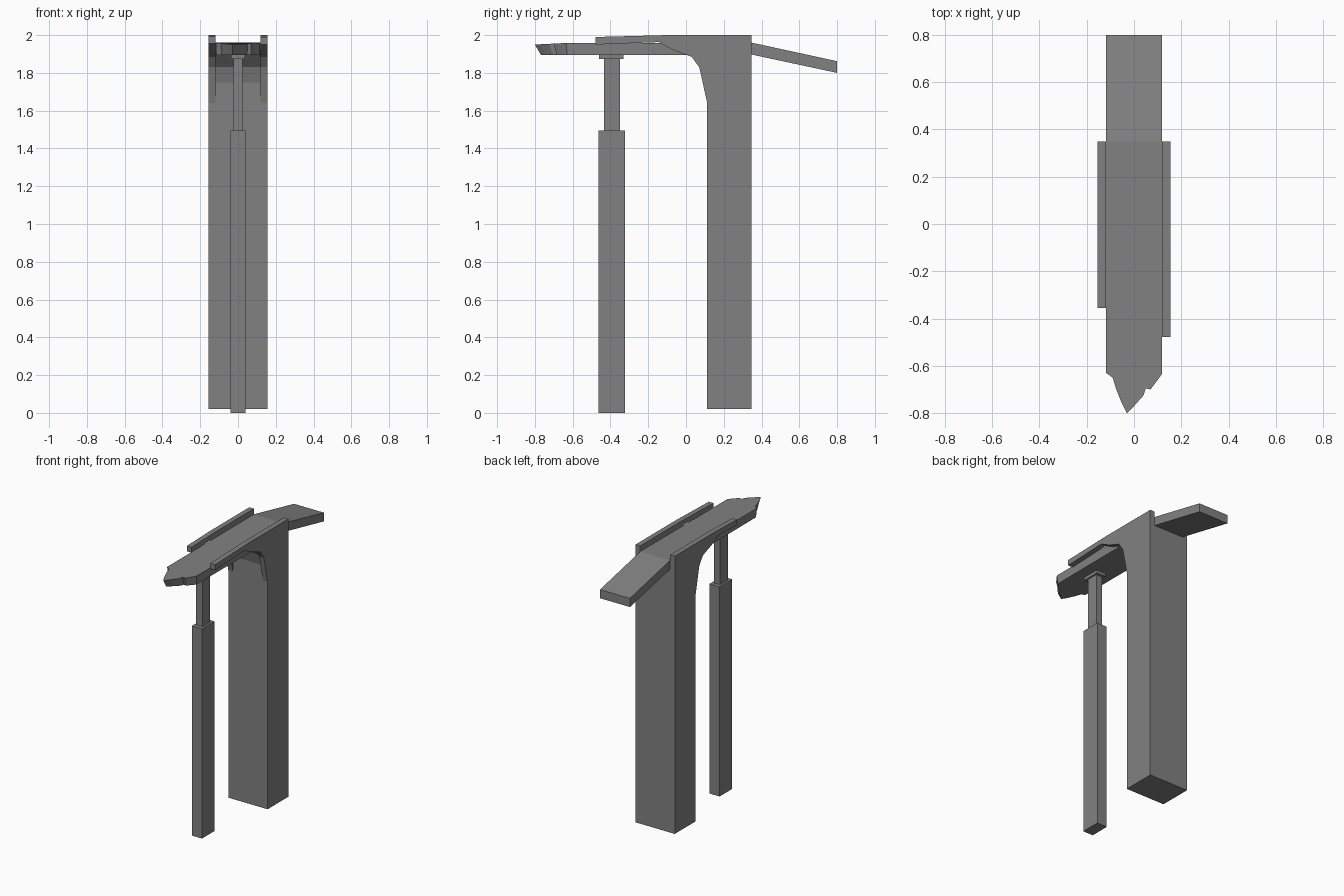
import bpy, bmesh

if "Cube" in bpy.data.objects:
    bpy.data.objects.remove(bpy.data.objects["Cube"])

concrete = bpy.data.materials.new("concrete_grey")
concrete.diffuse_color = (0.22, 0.22, 0.22, 1)
concrete.use_nodes = True
concrete.node_tree.nodes["Principled BSDF"].inputs["Base Color"].default_value = concrete.diffuse_color


def finish(name, bm):
    bmesh.ops.recalc_face_normals(bm, faces=bm.faces)
    me = bpy.data.meshes.new(name)
    bm.to_mesh(me)
    bm.free()
    me.materials.append(concrete)
    ob = bpy.data.objects.new(name, me)
    bpy.context.collection.objects.link(ob)
    return ob


def loft(name, ring_a, ring_b):
    """Closed solid between two matching outlines."""
    bm = bmesh.new()
    a = [bm.verts.new(p) for p in ring_a]
    b = [bm.verts.new(p) for p in ring_b]
    bm.faces.new(a)
    bm.faces.new(b[::-1])
    n = len(a)
    for i in range(n):
        bm.faces.new((a[i], b[i], b[(i + 1) % n], a[(i + 1) % n]))
    return finish(name, bm)


def side_profile(name, pts, x0, x1):
    """Extrude a (y, z) outline along x."""
    return loft(name, [(x0, y, z) for y, z in pts], [(x1, y, z) for y, z in pts])


def box(name, x0, x1, y0, y1, z0, z1):
    return side_profile(name, [(y0, z0), (y1, z0), (y1, z1), (y0, z1)], x0, x1)


def union(ob, other):
    mod = ob.modifiers.new("join", 'BOOLEAN')
    mod.operation = 'UNION'
    mod.solver = 'EXACT'
    mod.object = other
    bpy.context.view_layer.objects.active = ob
    bpy.ops.object.modifier_apply(modifier=mod.name)
    bpy.data.objects.remove(other)


IN, OUT, BACK = 0.118, 0.155, 0.348

# Pier core with a recessed haunch under the deck
pier = side_profile("pier", [(BACK, 0.02), (0.112, 0.02), (0.112, 1.75), (0.09, 1.83),
                             (0.03, 1.895), (BACK, 1.895)], -IN, IN)

# Side walls: parapet strip on top running down an arch into the pier
arch = [(-0.145, 1.963), (-0.07, 1.922), (0.03, 1.885), (0.07, 1.83),
        (0.075, 1.81), (0.112, 1.64), (0.112, 0.02), (BACK, 0.02), (BACK, 2.0), (-0.1, 2.0)]
for front, low, high, x0, x1 in ((-0.478, 1.95, 1.99, IN, OUT),
                                 (-0.355, 1.955, 1.993, -OUT, -IN)):
    wall = side_profile("wall", [(front, high), (front, low)] + arch, x0, x1)
    union(pier, wall)

# Deck slab with a ragged broken front end
edge = [(-IN, -0.63), (-0.09, -0.65), (-0.075, -0.70), (-0.055, -0.75), (-0.03, -0.80),
        (0.0, -0.77), (0.04, -0.725), (0.05, -0.695), (0.07, -0.70), (0.10, -0.66), (IN, -0.635)]
tail = [(IN, BACK), (-IN, BACK)]
top = [(x, y, 1.96 - 0.05 * max(0, -0.6 - y)) for x, y in edge] + [(x, y, 1.96) for x, y in tail]
bottom = [(x * 0.97, y + 0.16 * max(0, -0.6 - y), 1.895) for x, y in edge]
bottom += [(x, y, 1.895) for x, y in tail]
loft("broken_deck", top, bottom)

# Sloping ramp behind the pier
side_profile("ramp", [(BACK, 1.897), (0.8, 1.80), (0.8, 1.862), (BACK, 1.96)], -IN, IN)

# Temporary prop: wide lower post, slim upper post and bearing plate
box("prop_lower_post", -0.04, 0.04, -0.463, -0.322, 0.0, 1.495)
box("prop_upper_post", -0.025, 0.025, -0.435, -0.35, 1.495, 1.875)
box("prop_bearing_plate", -0.036, 0.036, -0.46, -0.33, 1.873, 1.897)
